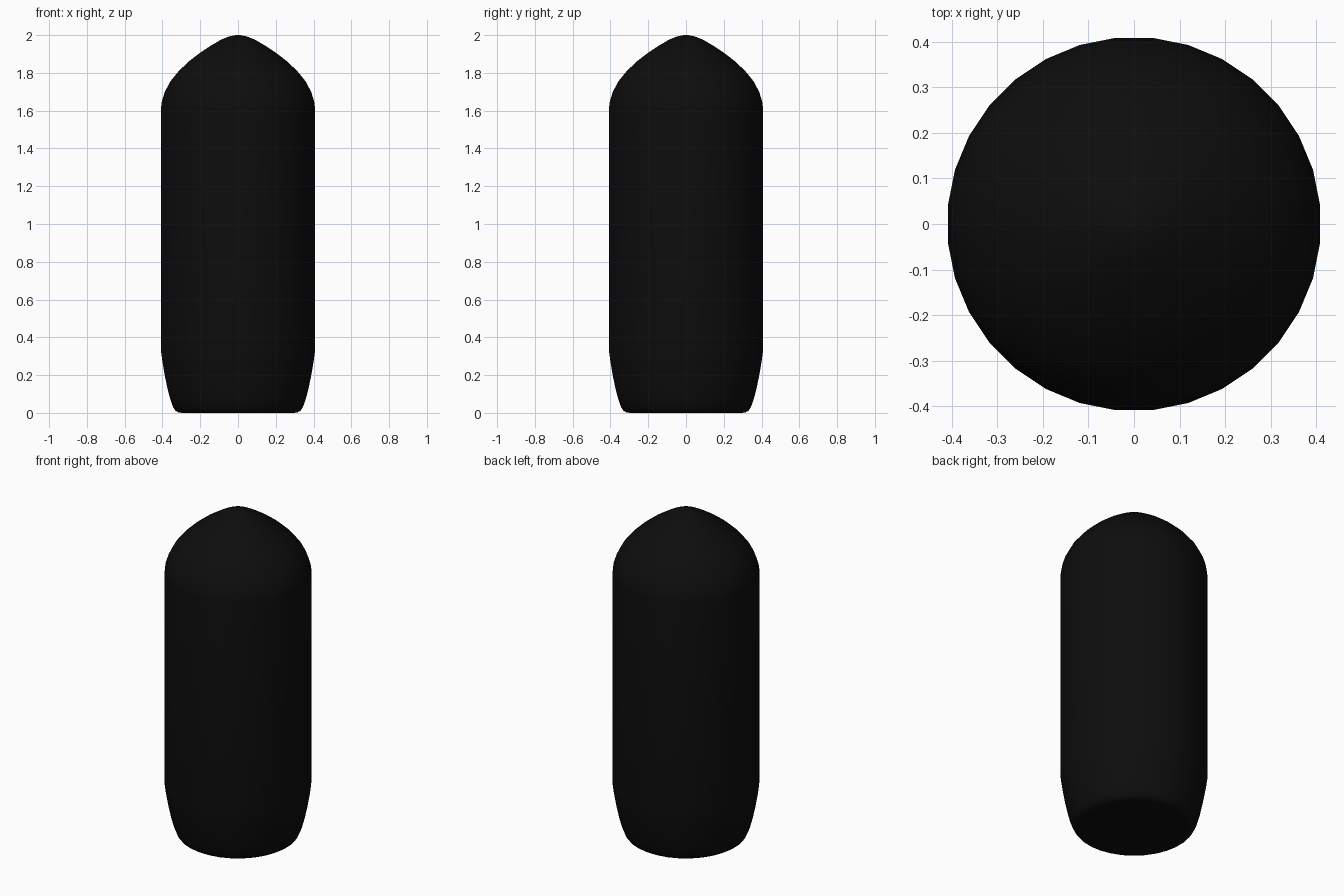
import bpy, bmesh, math
from mathutils import Matrix

if "Cube" in bpy.data.objects:
    bpy.data.objects.remove(bpy.data.objects["Cube"])

SIDES = 32

# Half profile (radius, height): flat base, tapered foot, straight wall, pointed dome
profile = [(0, 0), (0.30, 0), (0.318, 0.003), (0.333, 0.012), (0.345, 0.03),
           (0.358, 0.065), (0.373, 0.12), (0.388, 0.19), (0.402, 0.27), (0.41, 0.33),
           (0.41, 1.61), (0.405, 1.65), (0.389, 1.70), (0.36, 1.755),
           (0.315, 1.81), (0.26, 1.862), (0.20, 1.908), (0.14, 1.947),
           (0.09, 1.976), (0.05, 1.992), (0.02, 1.999), (0, 2.0)]

# Lathe the profile into a closed body
bm = bmesh.new()
verts = [bm.verts.new((r, 0, z)) for r, z in profile]
edges = [bm.edges.new(pair) for pair in zip(verts, verts[1:])]
bmesh.ops.spin(bm, geom=verts + edges, cent=(0, 0, 0), axis=(0, 0, 1),
               angle=2 * math.pi, steps=SIDES, use_merge=False)
bmesh.ops.remove_doubles(bm, verts=bm.verts, dist=1e-4)
bmesh.ops.recalc_face_normals(bm, faces=bm.faces)
# Half-step turn puts flat facets on the main axes
bmesh.ops.rotate(bm, verts=bm.verts, cent=(0, 0, 0),
                 matrix=Matrix.Rotation(math.pi / SIDES, 3, 'Z'))
mesh = bpy.data.meshes.new("rounded_body")
bm.to_mesh(mesh)
bm.free()
body = bpy.data.objects.new("rounded_body", mesh)
bpy.context.collection.objects.link(body)

# Near-black finish
black = bpy.data.materials.new("black")
black.diffuse_color = (0.004, 0.004, 0.004, 1)
black.use_nodes = True
black.node_tree.nodes["Principled BSDF"].inputs["Base Color"].default_value = black.diffuse_color
mesh.materials.append(black)

# Smooth shading
bpy.context.view_layer.objects.active = body
body.select_set(True)
bpy.ops.object.shade_smooth_by_angle(angle=math.radians(40))
